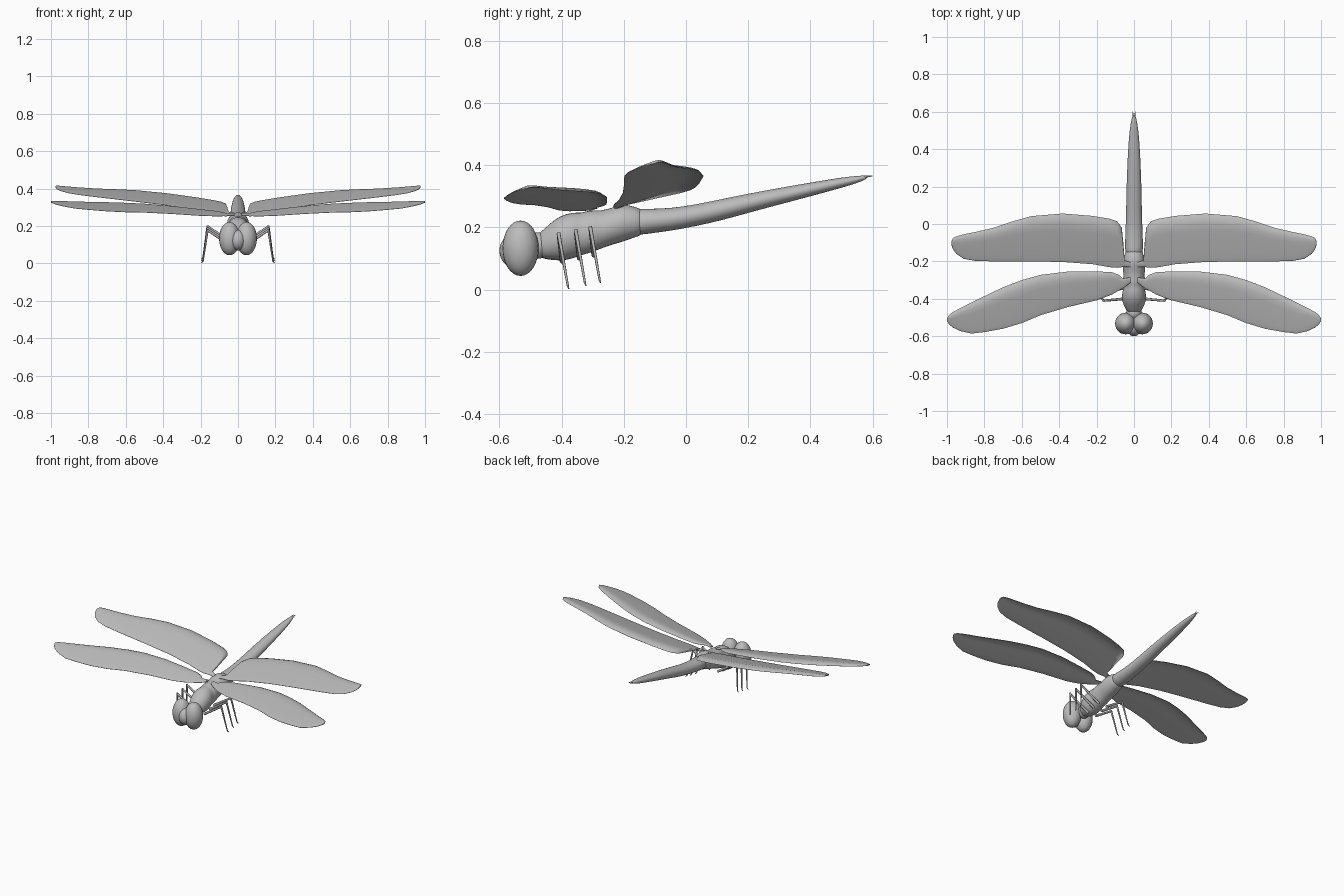
import bpy, bmesh, math
from mathutils import Vector

if "Cube" in bpy.data.objects:
    bpy.data.objects.remove(bpy.data.objects["Cube"])

grey = bpy.data.materials.new("body grey")
grey.diffuse_color = (0.5, 0.5, 0.5, 1)
grey.use_nodes = True
grey.node_tree.nodes["Principled BSDF"].inputs["Base Color"].default_value = grey.diffuse_color


def finish(name, bm, mirror=False, subsurf=0, angle=60):
    """Turn a bmesh into a smooth shaded grey object."""
    bmesh.ops.recalc_face_normals(bm, faces=bm.faces)
    me = bpy.data.meshes.new(name)
    bm.to_mesh(me)
    bm.free()
    me.materials.append(grey)
    ob = bpy.data.objects.new(name, me)
    bpy.context.collection.objects.link(ob)
    bpy.ops.object.select_all(action='DESELECT')
    bpy.context.view_layer.objects.active = ob
    ob.select_set(True)
    bpy.ops.object.shade_smooth_by_angle(angle=math.radians(angle))
    if mirror:
        ob.modifiers.new("mirror", 'MIRROR').use_mirror_merge = False
    if subsurf:
        m = ob.modifiers.new("smooth", 'SUBSURF')
        m.levels = m.render_levels = subsurf
    return ob


def loft(bm, rings):
    """Skin a list of closed rings and cap both ends."""
    rows = [[bm.verts.new(p) for p in r] for r in rings]
    n = len(rows[0])
    for a, b in zip(rows, rows[1:]):
        for i in range(n):
            j = (i + 1) % n
            bm.faces.new((a[i], a[j], b[j], b[i]))
    bm.faces.new(rows[0])
    bm.faces.new(rows[-1])


def body(name, sections, sides=16):
    """Body part from (y, bottom z, top z, half width) sections."""
    rings = []
    for y, lo, hi, w in sections:
        ring = []
        for k in range(sides):
            a = 2 * math.pi * k / sides
            ring.append((w * math.cos(a), y, (lo + hi) / 2 + (hi - lo) / 2 * math.sin(a)))
        rings.append(ring)
    bm = bmesh.new()
    loft(bm, rings)
    return finish(name, bm, subsurf=1)


def ellipsoid(name, centre, radii, mirror=False):
    bm = bmesh.new()
    bmesh.ops.create_uvsphere(bm, u_segments=24, v_segments=16, radius=1)
    for v in bm.verts:
        v.co = Vector(centre) + Vector(v.co[i] * radii[i] for i in range(3))
    return finish(name, bm, mirror)


def wing(name, stations, height, thick=0.007, n=10):
    """Thin tilted wing, rear edge rolled down; stations are (x, front y, rear y)."""
    rings = []
    for x, yf, yb in stations:
        top, low = [], []
        for k in range(n + 1):
            t = (1 - math.cos(math.pi * k / n)) / 2
            y = yf + (yb - yf) * t
            roll = 0.09 * (yb - yf) * max(0, (t - 0.75) / 0.25) ** 2
            z = height(x, y) - roll
            h = thick * math.sqrt(max(0, t * (1 - t))) + 0.0008
            top.append((x, y, z + h))
            low.append((x, y, z - h))
        rings.append(top + low[::-1])
    bm = bmesh.new()
    loft(bm, rings)
    return finish(name, bm, mirror=True)


def rod(bm, a, b, r1, r2, sides=8):
    """Tapered rod between two points."""
    a, b = Vector(a), Vector(b)
    q = (b - a).to_track_quat('Z', 'Y')
    rings = []
    for c, r in ((a, r1), (b, r2)):
        rings.append([c + q @ Vector((r * math.cos(2 * math.pi * k / sides),
                                      r * math.sin(2 * math.pi * k / sides), 0))
                      for k in range(sides)])
    loft(bm, rings)


# Head: two big eyes, a face and a neck joint
ellipsoid("eye", (0.045, -0.532, 0.133), (0.056, 0.058, 0.089), True)
ellipsoid("face", (0, -0.55, 0.125), (0.042, 0.05, 0.055))
ellipsoid("neck", (0, -0.475, 0.142), (0.04, 0.04, 0.042))

# Thorax with pinched joints
body("thorax", [
    (-0.48, 0.105, 0.18, 0.032), (-0.455, 0.098, 0.195, 0.045),
    (-0.425, 0.092, 0.227, 0.062), (-0.385, 0.092, 0.247, 0.068),
    (-0.35, 0.104, 0.25, 0.06), (-0.335, 0.11, 0.248, 0.055),
    (-0.31, 0.116, 0.258, 0.063), (-0.275, 0.13, 0.254, 0.056),
    (-0.24, 0.143, 0.264, 0.062), (-0.2, 0.153, 0.278, 0.06),
    (-0.17, 0.166, 0.268, 0.052), (-0.13, 0.176, 0.258, 0.046)])

# Long tapering abdomen
body("abdomen", [
    (-0.18, 0.17, 0.262, 0.045), (-0.13, 0.178, 0.26, 0.05), (-0.05, 0.188, 0.262, 0.047),
    (0.03, 0.203, 0.274, 0.044), (0.12, 0.223, 0.293, 0.042), (0.22, 0.252, 0.313, 0.04),
    (0.32, 0.278, 0.331, 0.036), (0.42, 0.305, 0.348, 0.031), (0.5, 0.327, 0.361, 0.024),
    (0.55, 0.342, 0.366, 0.016), (0.585, 0.357, 0.368, 0.007)])

# Pair of tail claspers
bm = bmesh.new()
rod(bm, (0.003, 0.57, 0.362), (0.007, 0.6, 0.366), 0.004, 0.0015)
finish("tail_clasper", bm, mirror=True)

# Wings
wing("front_wing", [
    (0.02, -0.315, -0.285), (0.06, -0.345, -0.292), (0.08, -0.355, -0.272), (0.12, -0.378, -0.257),
    (0.2, -0.408, -0.254), (0.35, -0.443, -0.254), (0.5, -0.488, -0.272), (0.6, -0.53, -0.3),
    (0.7, -0.56, -0.338), (0.8, -0.578, -0.386), (0.87, -0.586, -0.42), (0.93, -0.572, -0.45),
    (0.97, -0.553, -0.472), (0.99, -0.535, -0.488), (1.0, -0.518, -0.505)],
    lambda x, y: 0.335 + 0.126 * x + 0.257 * y)
wing("rear_wing", [
    (0.02, -0.23, -0.205), (0.05, -0.229, -0.195), (0.058, -0.23, -0.09), (0.065, -0.231, -0.02),
    (0.09, -0.234, 0.014), (0.13, -0.231, 0.028), (0.22, -0.215, 0.043), (0.38, -0.203, 0.056),
    (0.55, -0.2, 0.042), (0.65, -0.2, 0.014), (0.75, -0.2, -0.02), (0.85, -0.197, -0.043),
    (0.91, -0.186, -0.055), (0.95, -0.16, -0.066), (0.968, -0.135, -0.075), (0.975, -0.115, -0.09)],
    lambda x, y: 0.275 + 0.115 * (x - 0.06) + 0.3 * (y + 0.2))

# Three pairs of bent legs with small feet
for name, y, dz in (("front_leg", -0.41, 0), ("middle_leg", -0.355, 0.01), ("rear_leg", -0.308, 0.02)):
    bm = bmesh.new()
    hip, knee = (0.03, y + 0.012, 0.09 + dz), (0.163, y, 0.178 + dz)
    ankle, toe = (0.187, y + 0.03, 0.012 + dz), (0.196, y + 0.033, 0.003 + dz)
    rod(bm, hip, knee, 0.008, 0.006)
    rod(bm, (0.162, y, 0.183 + dz), ankle, 0.006, 0.0035)
    rod(bm, ankle, toe, 0.0035, 0.002)
    finish(name, bm, mirror=True)
